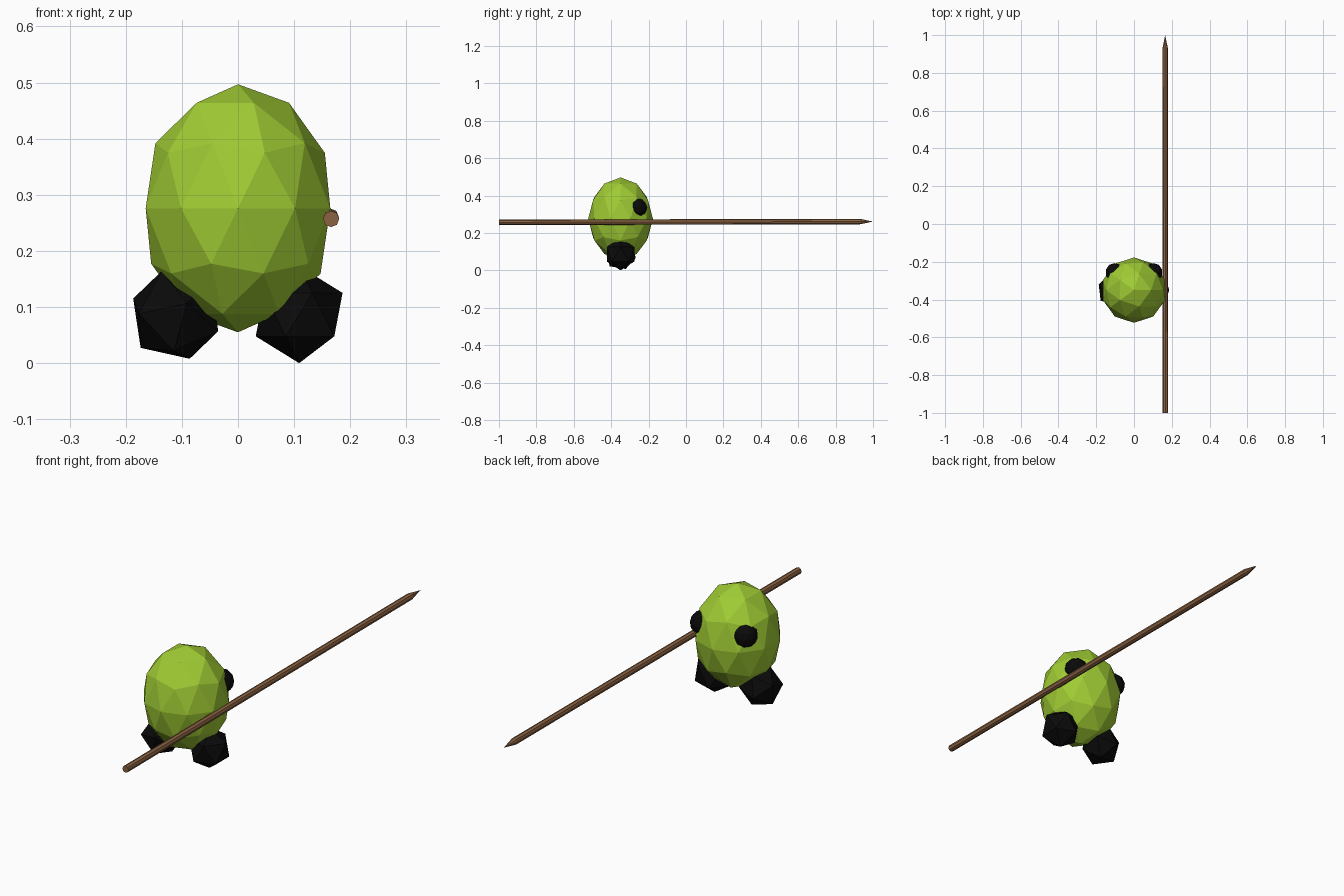
import bpy
from mathutils import Vector, Matrix

if "Cube" in bpy.data.objects:
    bpy.data.objects.remove(bpy.data.objects["Cube"])


def material(name, rgb):
    m = bpy.data.materials.new(name)
    m.diffuse_color = (*rgb, 1)
    m.use_nodes = True
    m.node_tree.nodes["Principled BSDF"].inputs["Base Color"].default_value = m.diffuse_color
    return m


green = material("leaf green", (0.35, 0.60, 0.034))
black = material("black", (0.003, 0.003, 0.003))
brown = material("wood brown", (0.26, 0.125, 0.055))


def ball(name, mat, loc, scale, detail, rot=None):
    bpy.ops.mesh.primitive_ico_sphere_add(subdivisions=detail, radius=1)
    ob = bpy.context.object
    ob.name = name
    ob.data.transform(Matrix.Diagonal((*scale, 1)))
    if rot:
        ob.data.transform(rot)
    ob.location = loc
    ob.data.materials.append(mat)
    return ob


def rod(name, start, end, r1, r2, sides=8):
    a, b = Vector(start), Vector(end)
    bpy.ops.mesh.primitive_cone_add(vertices=sides, radius1=r1, radius2=r2,
                                    depth=(b - a).length, location=(a + b) / 2)
    ob = bpy.context.object
    ob.name = name
    ob.rotation_euler = (b - a).to_track_quat('Z', 'Y').to_euler()
    ob.data.materials.append(brown)


# Egg-shaped body
ball("body", green, (0, -0.35, 0.276), (0.173, 0.173, 0.221), 2)

# Feet: the left one is turned
ball("right_foot", black, (0.109, -0.35, 0.0865), (0.0865,) * 3, 1)
up = Vector((-0.287, -0.317, 0.904)).normalized()
side = Vector((-0.88, 0.364, 0.305))
side = (side - up * side.dot(up)).normalized()
turn = Matrix((side, up.cross(side), up)).transposed().to_4x4()
ball("left_foot", black, (-0.111, -0.35, 0.086), (0.0865,) * 3, 1, turn)

# Eyes on the +y side
for s, n in ((-1, "left_eye"), (1, "right_eye")):
    ball(n, black, (s * 0.102, -0.257, 0.335), (0.05,) * 3, 2)

# Spear with pointed tip
rod("spear_shaft", (0.166, -1, 0.257), (0.165, 0.93, 0.261), 0.0145, 0.0145)
rod("spear_tip", (0.165, 0.93, 0.261), (0.165, 1, 0.261), 0.0145, 0)
